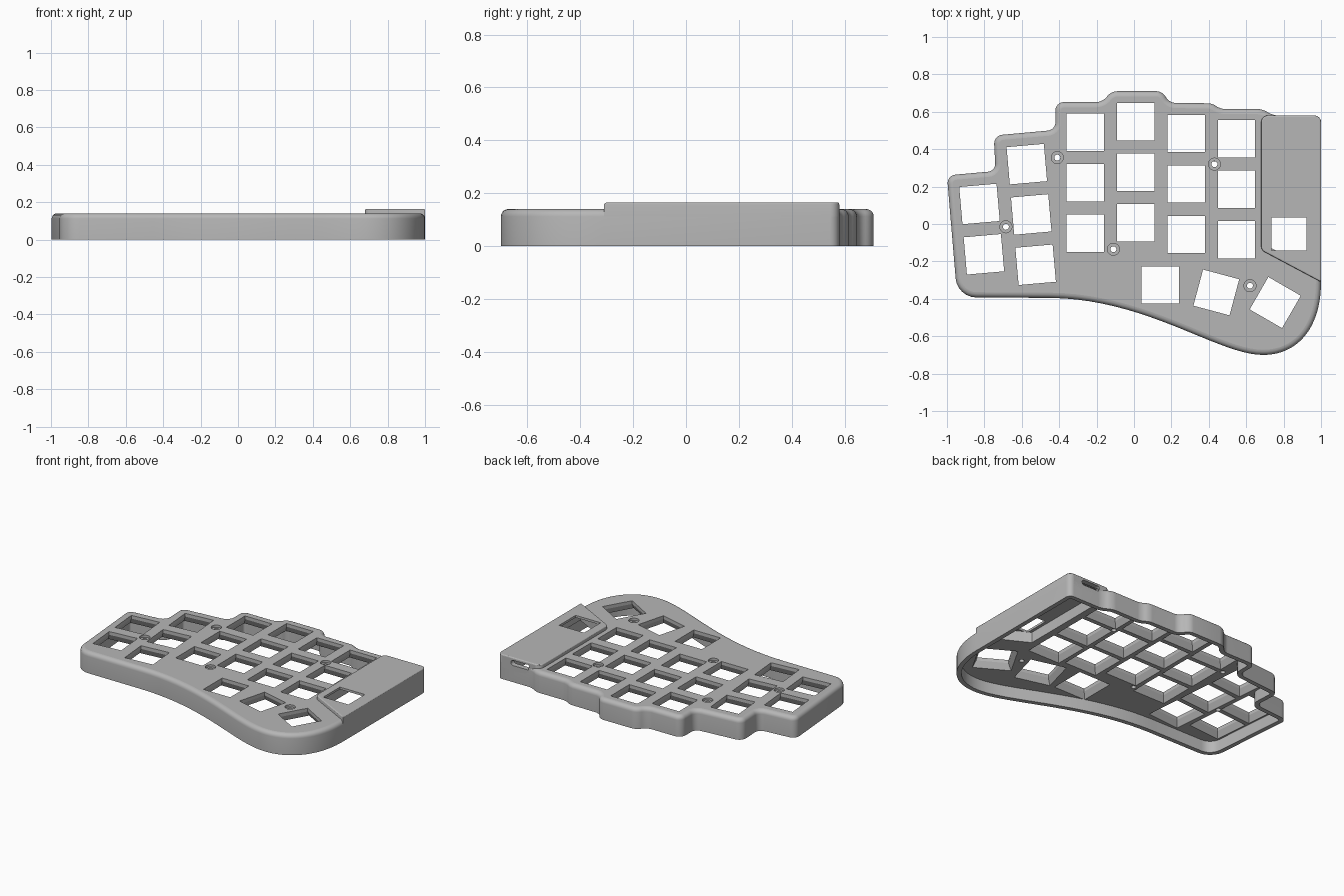
import bpy, bmesh, math
from mathutils import Vector, Matrix
from mathutils.geometry import interpolate_bezier

cube = bpy.data.objects.get("Cube")
if cube:
    bpy.data.objects.remove(cube, do_unlink=True)

TOP, PLATE = 0.14, 0.078
COVER_TOP, COVER_CEILING = 0.165, 0.15
WALL, COVER_WALL, FILLET = 0.03, 0.035, 0.028

grey = bpy.data.materials.new("plain grey")
grey.use_nodes = True
grey.diffuse_color = (0.47, 0.47, 0.47, 1)
bsdf = next(n for n in grey.node_tree.nodes if n.type == 'BSDF_PRINCIPLED')
bsdf.inputs["Base Color"].default_value = grey.diffuse_color


def rounded(corners, steps=7):
    """Counter-clockwise outline with each (x, y, cut) corner rounded."""
    out = []
    for i, (x, y, cut) in enumerate(corners):
        c = Vector((x, y))
        a = Vector(corners[i - 1][:2]) - c
        b = Vector(corners[(i + 1) % len(corners)][:2]) - c
        d = min(cut, a.length / 2, b.length / 2)
        pts = [c]
        if d > 0:
            a, b = a.normalized() * d, b.normalized() * d
            pts = interpolate_bezier(c + a, c + a * 0.45, c + b * 0.45, c + b, steps)
        for p in pts:
            p = Vector(p[:2])
            if not out or (p - out[-1]).length > 1e-3:
                out.append(p)
    return out


def inset(pts, dist):
    """Move the outline inward by dist (outward if negative)."""
    out = []
    for i, p in enumerate(pts):
        e = (p - pts[i - 1]).normalized()
        f = (pts[(i + 1) % len(pts)] - p).normalized()
        n, m = Vector((-e.y, e.x)), Vector((-f.y, f.x))
        out.append(p + (n + m) * (dist / (1 + n.dot(m))))
    return out


def bridge(bm, lo, hi):
    for i in range(len(lo)):
        j = (i + 1) % len(lo)
        bm.faces.new((lo[i], lo[j], hi[j], hi[i])).smooth = True


def tube(bm, pts, rings):
    """Side walls through rings of (inset, height); returns the end loops."""
    loops = [[bm.verts.new((p.x, p.y, z)) for p in inset(pts, d)] for d, z in rings]
    for lo, hi in zip(loops, loops[1:]):
        bridge(bm, lo, hi)
    return loops[0], loops[-1]


def fill(bm, loops, normal):
    """Flat sheet bounded by the first loop, with the others as holes."""
    edges = []
    for loop in loops:
        for a, b in zip(loop, loop[1:] + loop[:1]):
            edges.append(bm.edges.get((a, b)) or bm.edges.new((a, b)))
    bmesh.ops.triangle_fill(bm, edges=edges, use_beauty=True, normal=normal)


def shell(outline, rings, holes):
    """Solid with openings; each hole is (outline, rings)."""
    bm = bmesh.new()
    ends = [tube(bm, outline, rings)] + [tube(bm, *hole) for hole in holes]
    fill(bm, [e[0] for e in ends], (0, 0, -1))
    fill(bm, [e[1] for e in ends], (0, 0, 1))
    return bm


def finish(name, bm):
    bm.normal_update()
    for e in bm.edges:
        e.smooth = len(e.link_faces) == 2 and e.calc_face_angle(0) < math.radians(25)
    mesh = bpy.data.meshes.new(name)
    bm.to_mesh(mesh)
    bm.free()
    mesh.materials.append(grey)
    bpy.context.scene.collection.objects.link(bpy.data.objects.new(name, mesh))


def fillet(radius, top, steps=5):
    angles = [math.pi / 2 * k / steps for k in range(steps + 1)]
    return [(radius * (1 - math.cos(a)), top - radius * (1 - math.sin(a))) for a in angles]


def bezier(*ctrl):
    return [(p[0], p[1], 0) for p in interpolate_bezier(*[Vector(c) for c in ctrl], 22)]


def square(x, y, w, h, degrees=0):
    rot = Matrix.Rotation(math.radians(degrees), 2)
    return [Vector((x, y)) + rot @ Vector((sx * w / 2, sy * h / 2))
            for sx, sy in ((-1, -1), (1, -1), (1, 1), (-1, 1))]


def circle(x, y, r, n=24):
    return [Vector((x + r * math.cos(k * math.tau / n), y + r * math.sin(k * math.tau / n)))
            for k in range(n)]


# Outlines: stepped back edge, sweeping front edge, cover over the controller
back = [(1, .58, .035), (.74, .58, .03), (.69, .615, .03), (.46, .615, .03),
        (.42, .645, .03), (.185, .648, .04), (.155, .71, .04), (-.125, .71, .04),
        (-.165, .652, .04), (-.42, .652, .045), (-.42, .503, .04),
        (-.75, .473, .045), (-.74, .283, .04), (-1, .26, .045), (-.945, -.392, .1)]
front = bezier((-.45, -.395), (.07, -.4), (.45, -.7), (.69, -.7))
thumb_end = bezier((.69, -.7), (.88, -.7), (1, -.55), (1, -.31))
outline = rounded(back + front + thumb_end[1:])
cover = rounded([(1, .58, .035), (.68, .58, .035), (.68, -.14, .02), (1, -.31, 0)])

# Key openings, flared below, in columns plus the thumb fan
PITCH = 0.27
keys = [(.14, -.326, 0), (.44, -.366, -15), (.755, -.42, -30)]
for x, y, angle, rows in [(-.826, .107, 5, 2), (-.573, .32, 5, 3), (-.26, .49, 0, 3),
                          (.01, .546, 0, 3), (.28, .484, 0, 3), (.548, .455, 0, 3)]:
    a = math.radians(angle)
    keys += [(x + PITCH * r * math.sin(a), y - PITCH * r * math.cos(a), angle)
             for r in range(rows)]
holes = [(square(x, y, .2, .2, angle), [(-.02, PLATE), (0, .118), (0, TOP)])
         for x, y, angle in keys]

# Countersunk screw holes
holes += [(circle(x, y, .016), [(0, PLATE), (0, .125), (-.016, .125), (-.016, TOP)])
          for x, y in [(-.41, .355), (-.685, -.015), (-.11, -.135), (.43, .32), (.62, -.33)]]

# Opening beneath the cover
holes.append((inset(cover, COVER_WALL), [(0, PLATE), (0, TOP)]))

# Case, open below, cleared behind the cable port
bm = shell(outline, [(WALL, PLATE), (WALL, 0), (0, 0)] + fillet(FILLET, TOP), holes)
bmesh.ops.recalc_face_normals(bm, faces=bm.faces)
hidden = []
for f in bm.faces:
    c = f.calc_center_median()
    if c.x > .78 and c.y > .54 and .1 < c.z < TOP - .001:
        hidden.append(f)
bmesh.ops.delete(bm, geom=hidden, context='FACES_ONLY')
finish("keyboard_case", bm)

# Raised controller cover with a hollow underside and one opening
bm = shell(cover, [(COVER_WALL, COVER_CEILING), (COVER_WALL, PLATE), (0, PLATE)]
           + fillet(.008, COVER_TOP, 3),
           [(square(.829, -.053, .187, .177), [(0, COVER_CEILING), (0, COVER_TOP)])])

# Cable port through the inner and outer back walls
port = rounded([(.76, .112, .016), (.9, .112, .016), (.9, .147, .016), (.76, .147, .016)])
bm.normal_update()
panels = [f for f in bm.faces if abs(f.normal.y) > .99 and f.calc_area() > .005
          and f.calc_center_median().y > .5]
rims = []
for f in panels:
    corners = list(f.verts)
    rims.append([bm.verts.new((p.x, corners[0].co.y, p.y)) for p in port])
    bmesh.ops.delete(bm, geom=[f], context='FACES_ONLY')
    fill(bm, [corners, rims[-1]], (0, 1, 0))
bridge(bm, *rims)
bmesh.ops.recalc_face_normals(bm, faces=bm.faces)
finish("controller_cover", bm)
